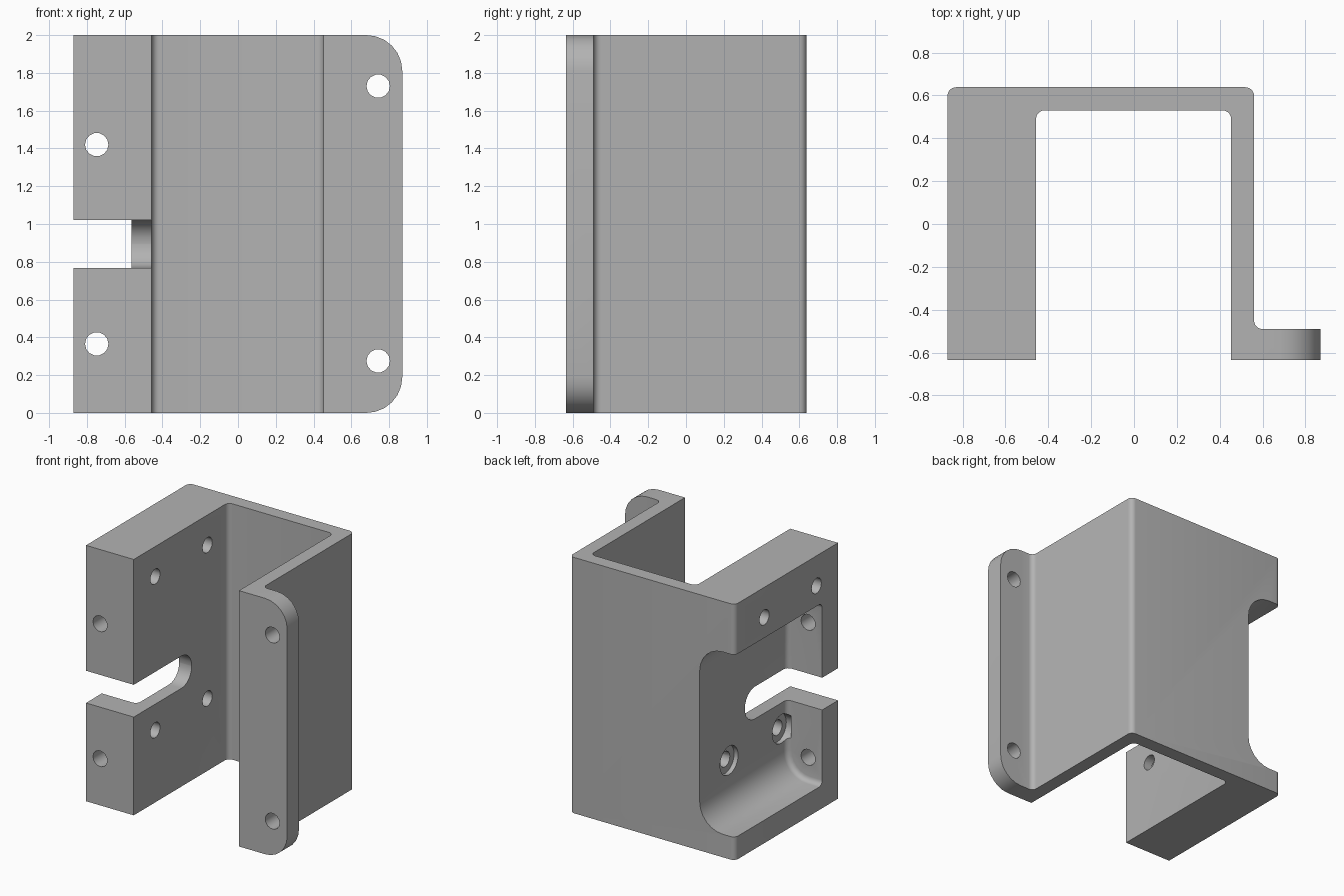
import bpy, bmesh
from math import sin, cos, pi, radians
from mathutils import Vector

if "Cube" in bpy.data.objects:
    bpy.data.objects.remove(bpy.data.objects["Cube"])

grey = bpy.data.materials.new("plain grey")
grey.use_nodes = True
grey.diffuse_color = (0.45, 0.45, 0.45, 1)
grey.node_tree.nodes["Principled BSDF"].inputs["Base Color"].default_value = grey.diffuse_color


def rounded(corners, steps=6):
    """Right-angled outline of (u, v, radius) corners, radius arcs filled in."""
    pts = []
    for i, (u, v, r) in enumerate(corners):
        p = Vector((u, v))
        if not r:
            pts.append(p)
            continue
        d1 = (Vector(corners[i - 1][:2]) - p).normalized()
        d2 = (Vector(corners[(i + 1) % len(corners)][:2]) - p).normalized()
        for k in range(steps + 1):
            t = k / steps * pi / 2
            pts.append(p + r * (d1 + d2 - d2 * cos(t) - d1 * sin(t)))
    return pts


def circle(u, v, r, n=14):
    return [Vector((u + r * cos(2 * pi * k / n), v + r * sin(2 * pi * k / n))) for k in range(n)]


def prism(name, outline, axis, lo, hi, cap_bevel=0):
    """Extrude an outline along an axis; optionally round the edges of the low cap."""
    place = {"x": lambda p, w: (w, p.x, p.y),
             "y": lambda p, w: (p.x, w, p.y),
             "z": lambda p, w: (p.x, p.y, w)}[axis]
    bm = bmesh.new()
    low = [bm.verts.new(place(p, lo)) for p in outline]
    high = [bm.verts.new(place(p, hi)) for p in outline]
    cap = bm.faces.new(low)
    bm.faces.new(high[::-1])
    for i in range(len(low)):
        bm.faces.new((low[i - 1], low[i], high[i], high[i - 1]))
    bmesh.ops.recalc_face_normals(bm, faces=bm.faces)
    if cap_bevel:
        bmesh.ops.bevel(bm, geom=list(cap.edges), offset=cap_bevel, segments=4,
                        profile=0.5, affect="EDGES")
    mesh = bpy.data.meshes.new(name)
    bm.to_mesh(mesh)
    bm.free()
    mesh.materials.append(grey)
    obj = bpy.data.objects.new(name, mesh)
    bpy.context.collection.objects.link(obj)
    return obj


def combine(target, tool, operation="DIFFERENCE"):
    tool.hide_render = True
    mod = target.modifiers.new("cut", "BOOLEAN")
    mod.operation, mod.solver, mod.object = operation, "EXACT", tool
    bpy.context.view_layer.objects.active = target
    bpy.ops.object.modifier_apply(modifier=mod.name)
    bpy.data.objects.remove(tool)


# Bracket body: thick block, back web, thin side and flange in one section
bracket = prism("bracket", rounded([
    (-0.87, -0.635, 0), (-0.457, -0.635, 0), (-0.457, 0.53, 0.04), (0.453, 0.53, 0.04),
    (0.453, -0.635, 0), (0.87, -0.635, 0), (0.87, -0.49, 0), (0.56, -0.49, 0.04),
    (0.56, 0.638, 0.04), (-0.87, 0.638, 0.04)]), "z", -0.1, 2.1)

# Front outline: trims the height and rounds the flange corners
combine(bracket, prism("outline", rounded([
    (-1, 0, 0), (0.87, 0, 0.19), (0.87, 2, 0.19), (-1, 2, 0)]), "y", -1, 1), "INTERSECT")

# Pocket in the block, open to the side and the back
combine(bracket, prism("pocket", rounded([
    (-1.1, 0.18, 0), (-0.565, 0.18, 0.2), (-0.565, 1.605, 0.2), (-1.1, 1.605, 0)]),
    "y", -0.44, 1, 0.04))

# Round-ended slot from the front edge
combine(bracket, prism("slot", rounded([
    (-1, 0.768, 0), (0.08, 0.768, 0.124), (0.08, 1.02, 0.124), (-1, 1.02, 0)]),
    "x", -1, -0.3))

# Mounting holes through the front of block and flange
for x, z in ((-0.748, 0.365), (-0.748, 1.42), (0.742, 0.275), (0.742, 1.73)):
    combine(bracket, prism("front_hole", circle(x, z, 0.062), "y", -1, -0.3))

# Cross holes through the block, the lower pair counterbored
for y in (-0.37, 0.275):
    for z in (0.565, 1.765):
        combine(bracket, prism("cross_hole", circle(y, z, 0.06), "x", -1, -0.3))
    combine(bracket, prism("counterbore", circle(y, 0.565, 0.112, 20), "x", -0.6, -0.53))

bpy.ops.object.select_all(action="DESELECT")
bracket.select_set(True)
bpy.context.view_layer.objects.active = bracket
bpy.ops.object.shade_smooth_by_angle(angle=radians(32))
